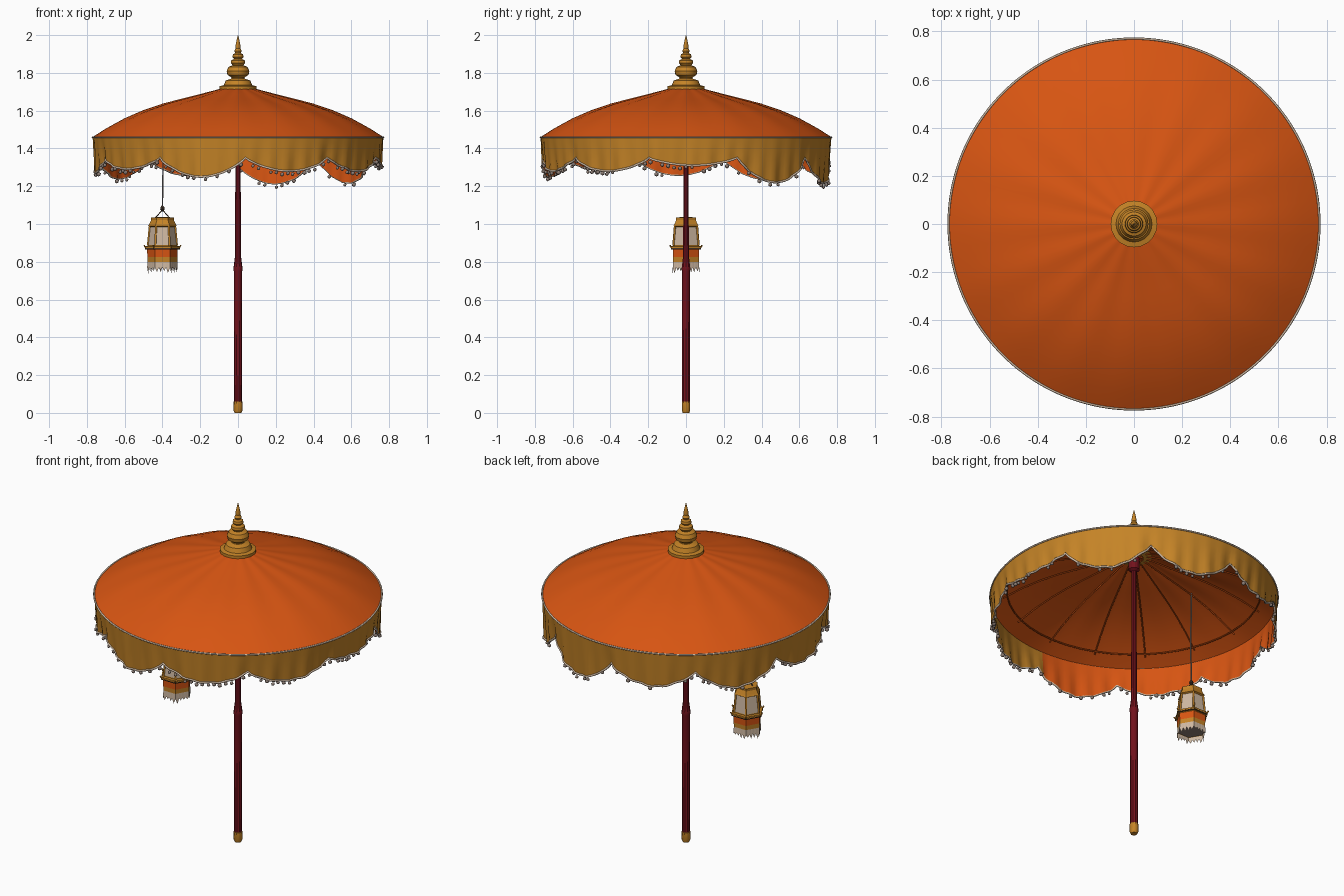
import bpy, bmesh, random
from math import sin, cos, pi, radians, degrees
from mathutils import Vector

random.seed(4)
if "Cube" in bpy.data.objects:
    bpy.data.objects.remove(bpy.data.objects["Cube"])


def material(name, rgb):
    m = bpy.data.materials.new(name)
    m.use_nodes = True
    m.diffuse_color = (*rgb, 1)
    bsdf = m.node_tree.nodes["Principled BSDF"]
    bsdf.inputs["Base Color"].default_value = (*rgb, 1)
    bsdf.inputs["Roughness"].default_value = 0.8
    return m


ORANGE = material("orange cloth", (0.68, 0.09, 0.006))
GOLD = material("gold", (0.56, 0.23, 0.02))
RED = material("dark red lacquer", (0.17, 0.006, 0.012))
CREAM = material("cream trim", (0.62, 0.48, 0.36))
GREY = material("pompom grey", (0.27, 0.21, 0.18))
DARK = material("dark brown", (0.06, 0.035, 0.02))


def finish(bm, name, mats, smooth=None):
    me = bpy.data.meshes.new(name)
    bm.to_mesh(me)
    bm.free()
    for m in mats:
        me.materials.append(m)
    ob = bpy.data.objects.new(name, me)
    bpy.context.collection.objects.link(ob)
    if smooth:
        bpy.ops.object.select_all(action="DESELECT")
        ob.select_set(True)
        bpy.context.view_layer.objects.active = ob
        bpy.ops.object.shade_smooth_by_angle(angle=radians(smooth))
    return ob


def grid(name, rows, cols, point, mats, smooth=None, rule=None, flip=False):
    """Closed band: point(row, angle) gives each vertex; rule(row, angle) a material."""
    bm = bmesh.new()
    ring = [[bm.verts.new(point(r, 2 * pi * c / cols)) for c in range(cols)]
            for r in range(rows)]
    for r in range(rows - 1):
        for c in range(cols):
            d = (c + 1) % cols
            quad = [ring[r][c], ring[r][d], ring[r + 1][d], ring[r + 1][c]]
            f = bm.faces.new(quad[::-1] if flip else quad)
            if rule:
                f.material_index = rule(r, 2 * pi * (c + 0.5) / cols)
    return finish(bm, name, mats, smooth)


def lathe(name, profile, sides, mats, x=0, smooth=None, rule=None):
    """Turned part; profile runs from bottom to top as (radius, height)."""
    def point(r, a):
        return (x + profile[r][0] * cos(a), profile[r][0] * sin(a), profile[r][1])
    return grid(name, len(profile), sides, point, mats, smooth, rule)


def tube(name, points, radius, mat, closed=False):
    cu = bpy.data.curves.new(name, "CURVE")
    cu.dimensions = "3D"
    cu.bevel_depth = radius
    cu.bevel_resolution = 1
    cu.use_fill_caps = True
    s = cu.splines.new("POLY")
    s.points.add(len(points) - 1)
    for p, co in zip(s.points, points):
        p.co = (*co, 1)
    s.use_cyclic_u = closed
    cu.materials.append(mat)
    ob = bpy.data.objects.new(name, cu)
    bpy.context.collection.objects.link(ob)
    bpy.ops.object.select_all(action="DESELECT")
    ob.select_set(True)
    bpy.context.view_layer.objects.active = ob
    bpy.ops.object.convert(target="MESH")
    return ob


# Canopy: shallow dome with cloth sagging slightly between the ribs
RIM, RIM_Z, RIBS = 0.77, 1.46, 16
dome = [(RIM, RIM_Z), (0.7, 1.505), (0.6, 1.56), (0.5, 1.603), (0.4, 1.637),
        (0.3, 1.663), (0.2, 1.688), (0.1, 1.714), (0.02, 1.73)]


def dome_point(r, a):
    rad, z = dome[r]
    sag = 0.005 * sin(RIBS * a / 2) ** 2 * sin(pi * min(1, rad / RIM * 0.9))
    return (rad * cos(a), rad * sin(a), z - sag)


grid("canopy", len(dome), 96, dome_point, [ORANGE], 40)

# Ribs and ring under the canopy
for i in range(RIBS):
    a = 2 * pi * i / RIBS
    tube("canopy_rib", [Vector((r * cos(a), r * sin(a), z - 0.012)) for r, z in dome[1:]],
         0.004, ORANGE)
tube("rib_ring", [(0.68 * cos(a), 0.68 * sin(a), 1.5)
                  for a in (2 * pi * i / 48 for i in range(48))], 0.004, ORANGE, True)

# Valance: ten scallops, some gathered up higher than others
DROPS = [0.07, 0.07, 0.04, 0.13, 0.135, 0.09, 0.11, 0.09, 0.06, 0.1]


def hem(a):
    t = ((degrees(a) - 273) % 360) / 36
    return 1.35 - DROPS[int(t) % 10] * sin(pi * (t % 1)) ** 0.8


def valance_point(offset):
    def point(r, a):
        k = r / 4
        rad = RIM - offset - 0.015 * k + k * (0.006 * sin(50 * a) + 0.004 * sin(23 * a))
        return (rad * cos(a), rad * sin(a), RIM_Z + (hem(a) - RIM_Z) * k)
    return point


outer = valance_point(0)
grid("valance_outside", 5, 240, outer, [GOLD], 40, flip=True)
grid("valance_lining", 5, 240, valance_point(0.006), [ORANGE, GOLD], 40,
     lambda r, a: int(a > 1.5 * pi))

# Pale trim on the rim and hem
circle = [2 * pi * i / 240 for i in range(240)]
tube("rim_trim", [outer(0, a) for a in circle], 0.005, CREAM, True)
tube("hem_trim", [outer(4, a) for a in circle], 0.006, CREAM, True)

# Pompoms hung along the hem, a few missing
bm = bmesh.new()
for i in range(150):
    a = 2 * pi * i / 150
    if random.random() < (0.75 if a > 1.05 * pi or a < 0.15 else 0.4):
        p = Vector(outer(4, a)) - Vector((0, 0, random.uniform(0.008, 0.02)))
        ball = bmesh.ops.create_icosphere(bm, subdivisions=1, radius=random.uniform(0.009, 0.013))
        bmesh.ops.translate(bm, verts=ball["verts"], vec=p)
finish(bm, "pompoms", [GREY], 60)

# Finial: stacked turned rings narrowing to a spike
lathe("finial", [(0.05, 1.7), (0.097, 1.712), (0.097, 1.73), (0.075, 1.735), (0.065, 1.76),
                 (0.035, 1.77), (0.034, 1.775), (0.056, 1.79), (0.06, 1.81), (0.05, 1.832),
                 (0.028, 1.84), (0.038, 1.852), (0.036, 1.866), (0.02, 1.874), (0.029, 1.884),
                 (0.027, 1.898), (0.015, 1.905), (0.02, 1.915), (0.012, 1.93), (0.014, 1.94),
                 (0.008, 1.97), (0.001, 2.0)], 20, [GOLD], smooth=35)

# Pole: thick lower half, collar taper, thin upper half, metal foot
lathe("pole", [(0.021, 0.055), (0.022, 0.4), (0.022, 0.75), (0.025, 0.76), (0.023, 0.775),
               (0.016, 0.83), (0.014, 1.3), (0.013, 1.72)], 10, [RED], smooth=35)
lathe("pole_foot", [(0.001, 0), (0.018, 0), (0.023, 0.012), (0.023, 0.06), (0.019, 0.062)],
      10, [GOLD], smooth=35)
lathe("canopy_hub", [(0.013, 1.62), (0.03, 1.63), (0.03, 1.7), (0.013, 1.71)], 12, [RED])

# Hanging lantern: six-sided body with shoulders, ledge and coloured bands
LX = -0.4
bands = [(0.078, 0.785), (0.08, 0.825), (0.081, 0.865), (0.077, 0.87), (0.077, 0.89),
         (0.066, 0.985), (0.076, 0.99), (0.07, 1.0), (0.06, 1.02), (0.062, 1.035), (0.001, 1.037)]
band_mats = [1, 0, 1, 1, 2, 1, 1, 1, 1, 1]
lathe("lantern_body", bands, 6, [ORANGE, GOLD, CREAM], LX, rule=lambda r, a: band_mats[r])
lathe("lantern_ledge", [(0.07, 0.87), (0.092, 0.873), (0.092, 0.882), (0.07, 0.885)],
      6, [GOLD], LX)
lathe("lantern_ledge_line", [(0.0925, 0.866), (0.0925, 0.872)], 6, [DARK], LX)
lathe("lantern_base", [(0.001, 0.787), (0.078, 0.787)][::-1], 6, [GREY], LX)
for i in range(6):
    a = pi * i / 3
    d = Vector((cos(a), sin(a), 0))
    c = Vector((LX, 0, 0))
    tube("lantern_post", [c + d * 0.077 + Vector((0, 0, 0.885)),
                          c + d * 0.067 + Vector((0, 0, 0.99))], 0.006, GOLD)
    tube("ledge_tip", [c + d * 0.088 + Vector((0, 0, 0.873)),
                       c + d * 0.098 + Vector((0, 0, 0.888))], 0.004, GOLD)

# Ragged fringe hanging from the lantern
TEETH = 48
fringe_z = [0.75 + random.uniform(-0.012, 0.008) if i % 2 else 0.77 for i in range(TEETH)]


def fringe_point(r, a):
    k = (a % (pi / 3)) - pi / 6
    rad = (0.079 + 0.002 * r) * cos(pi / 6) / cos(k)
    z = fringe_z[round(a / (2 * pi) * TEETH) % TEETH] if r else 0.8
    return (LX + rad * cos(a), rad * sin(a), z)


grid("lantern_fringe", 2, TEETH, fringe_point, [CREAM], flip=True)

# Cord with bead and bail wires
tube("lantern_cord", [(LX, 0, 1.08), (LX + 0.003, 0, 1.3), (LX, 0, 1.635)], 0.004, GREY)
lathe("cord_bead", [(0.001, 1.065), (0.012, 1.078), (0.01, 1.09), (0.001, 1.1)], 8, [DARK], LX)
for side in (-1, 1):
    tube("lantern_bail", [(LX, 0, 1.075), (LX + side * 0.035, 0, 1.035)], 0.003, DARK)
